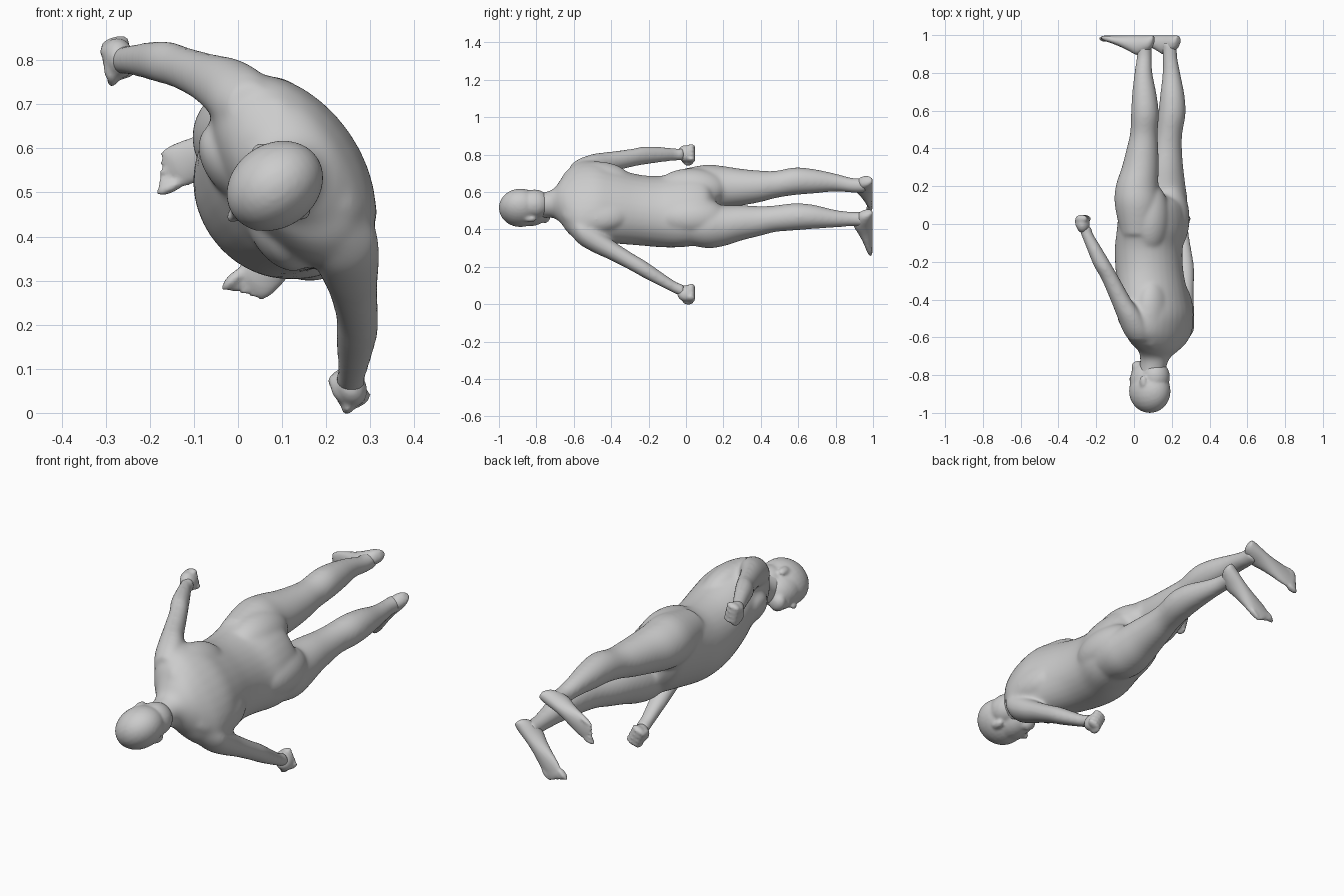
import bpy, bmesh, math
from mathutils import Vector, Matrix

# Body frame: lying along y (head at -y), rolled about the y axis
C = Vector((0.10, 0, 0.53))
F = Vector((-0.82, 0, -0.57)).normalized()   # forward (chest side)
S = Vector((0.57, 0, -0.82)).normalized()    # towards the left arm
Y = Vector((0, 1, 0))
bm = bmesh.new()


def at(s, y, f):
    return C + S * s + Y * y + F * f


def smooth_rings(rings, k=4):
    """Catmull-Rom refinement of (centre, a, b) rings."""
    r = [Vector((*c, a, b)) for c, a, b in rings]
    r = [r[0]] + r + [r[-1]]
    out = []
    for i in range(1, len(r) - 2):
        p0, p1, p2, p3 = r[i - 1:i + 3]
        for j in range(k):
            t = j / k
            out.append(0.5 * (2 * p1 + (p2 - p0) * t + (2 * p0 - 5 * p1 + 4 * p2 - p3) * t * t
                              + (3 * p1 - p0 - 3 * p2 + p3) * t ** 3))
    return [(Vector(v[:3]), v[3], v[4]) for v in out + [r[-1]]]


def loft(rings, A, B, n=32):
    """Closed skin through elliptical rings (centre, radius along A, radius along B)."""
    loops = []
    for c, a, b in smooth_rings(rings):
        loops.append([bm.verts.new(c + A * a * math.cos(t) + B * b * math.sin(t))
                      for t in (2 * math.pi * i / n for i in range(n))])
    for p, q in zip(loops, loops[1:]):
        for i in range(n):
            bm.faces.new((p[i], p[(i + 1) % n], q[(i + 1) % n], q[i]))
    bm.faces.new(loops[0][::-1])
    bm.faces.new(loops[-1])


def ball(c, rs, ry, rf, A=S, B=F):
    """Ellipsoid with radii along A, y and B."""
    m = Matrix((A * rs, Y * ry, B * rf)).transposed().to_4x4()
    m.translation = c
    bmesh.ops.create_uvsphere(bm, u_segments=24, v_segments=16, radius=1, matrix=m)


def limb(pts):
    """Limb along y from (x, y, z, radius)."""
    loft([(Vector(p[:3]), p[3] + .003, p[3] + .003) for p in pts], S, F)


def finish(name, iterations):
    """Fuse the collected parts into one smooth skin and start afresh."""
    global bm
    bmesh.ops.recalc_face_normals(bm, faces=bm.faces[:])
    me = bpy.data.meshes.new(name)
    bm.to_mesh(me)
    bm.free()
    bm = bmesh.new()
    ob = bpy.data.objects.new(name, me)
    bpy.context.collection.objects.link(ob)
    rm = ob.modifiers.new("fuse", 'REMESH')
    rm.mode = 'VOXEL'
    rm.voxel_size = 0.007
    rm.use_smooth_shade = True
    sm = ob.modifiers.new("soften", 'SMOOTH')
    sm.factor = 0.5
    sm.iterations = iterations


# torso and neck: y, side offset, forward offset, half width, half depth
loft([(at(s, y, f), a, b) for y, s, f, a, b in [
    (-0.82, 0, .012, .066, .068), (-0.72, 0, -.01, .072, .078), (-0.67, 0, -.035, .125, .098),
    (-0.63, 0, -.035, .19, .12), (-0.57, 0, -.035, .24, .14), (-0.48, 0, -.028, .24, .158),
    (-0.38, .005, 0, .217, .168), (-0.25, .012, .03, .198, .17), (-0.13, .016, .038, .202, .168),
    (-0.03, .015, .018, .22, .165), (0.06, .01, .01, .22, .155), (0.12, .01, .012, .20, .135),
    (0.16, .01, .02, .13, .08)]], S, F)
for k in (-1, 1):
    ball(at(k * .095, -.47, .075), .10, .10, .06)        # chest
    ball(at(.01 + k * .092, .03, -.04), .11, .19, .10)     # buttock
    ball(at(k * .10, -.48, -.075), .12, .19, .083)       # shoulder blade

# arms
limb([(.03, -.62, .69, .05), (.015, -.57, .705, .07), (-.02, -.49, .735, .067),
      (-.07, -.40, .76, .053), (-.125, -.29, .782, .046), (-.165, -.22, .795, .046),
      (-.215, -.12, .80, .037), (-.25, -.05, .80, .03), (-.26, -.01, .80, .032)])
limb([(.22, -.62, .43, .05), (.24, -.57, .395, .072), (.25, -.49, .345, .068),
      (.26, -.40, .29, .054), (.27, -.29, .225, .046), (.27, -.22, .185, .045),
      (.263, -.12, .125, .036), (.257, -.05, .085, .03), (.255, -.01, .07, .032)])

# legs
limb([(.025, -.06, .62, .09), (.018, .1, .625, .117), (.016, .2, .625, .11),
      (.033, .3, .625, .095), (.045, .4, .63, .081), (.052, .48, .64, .07),
      (.058, .58, .657, .071), (.055, .68, .657, .063), (.05, .8, .65, .045),
      (.055, .89, .635, .037), (.055, .96, .635, .037)])
limb([(.165, -.06, .43, .09), (.163, .1, .42, .117), (.163, .2, .42, .107),
      (.167, .3, .435, .091), (.175, .4, .445, .076), (.185, .48, .457, .068),
      (.2, .58, .467, .07), (.203, .68, .467, .062), (.198, .8, .457, .044),
      (.19, .89, .455, .036), (.19, .96, .455, .037)])
finish("torso_and_limbs", 32)

# head
ball(at(0.003, -.885, .022), .096, .116, .116)
ball(at(0.003, -.835, .045), .083, .108, .09)          # face and jaw
ball(at(0.003, -.81, -.015), .078, .085, .075)         # back of the skull
ball(at(0.003, -.755, .09), .045, .032, .04)           # chin
ball(at(0.005, -.822, .138), .014, .02, .018)          # nose
ball(at(0.005, -.85, .13), .011, .035, .012)
ball(at(0.005, -.785, .118), .03, .016, .016)          # lips
ball(at(0.005, -.88, .110), .062, .018, .022)          # brow
for k in (-1, 1):
    ball(at(.003 + k * .088, -.835, .005), .013, .034, .02)   # ear
finish("head", 8)

# fists: centre and direction of the knuckle row
for c, row in ((Vector((-.27, 0, .805)), Vector((-.25, 0, .97))),
               (Vector((.255, 0, .058)), Vector((.45, 0, -.89)))):
    row.normalize()
    side = row.cross(Y)
    ball(c, .046, .048, .036, row, side)
    for i in range(4):
        p = c + row * (i - 1.5) * .023
        ball(p + Y * .028, .015, .022, .034, row, side)             # knuckle
        ball(p + F * .026 + Y * .012, .014, .03, .016, row, F)      # folded finger
    ball(c + F * .028 - Y * .01 - row * .01, .03, .016, .016, row, F)    # thumb
finish("fists", 5)

# feet: heel, toe, side holding the big toe
for heel, toe, inner in ((Vector((.105, 0, .665)), Vector((-.18, 0, .54)), 1),
                         (Vector((.235, 0, .495)), Vector((.005, 0, .268)), -1)):
    d = toe - heel
    w = d.normalized().cross(Y)
    w *= inner if w.dot(S) > 0 else -inner
    loft([(heel + d * t + Y * (.998 - h), h, a) for t, h, a in [
        (0, .018, .016), (.05, .034, .03), (.15, .045, .036), (.3, .052, .037),
        (.45, .042, .039), (.6, .031, .045), (.75, .022, .05), (.87, .016, .048),
        (.93, .01, .04)]], Y, w)
    for i in range(5):
        r = .017 if i == 0 else .012
        ball(heel + d * (.96 - .035 * i) + w * (.036 - .019 * i) + Y * (.998 - r),
             r * .8, r, .034, w, d.normalized())
finish("feet", 3)
